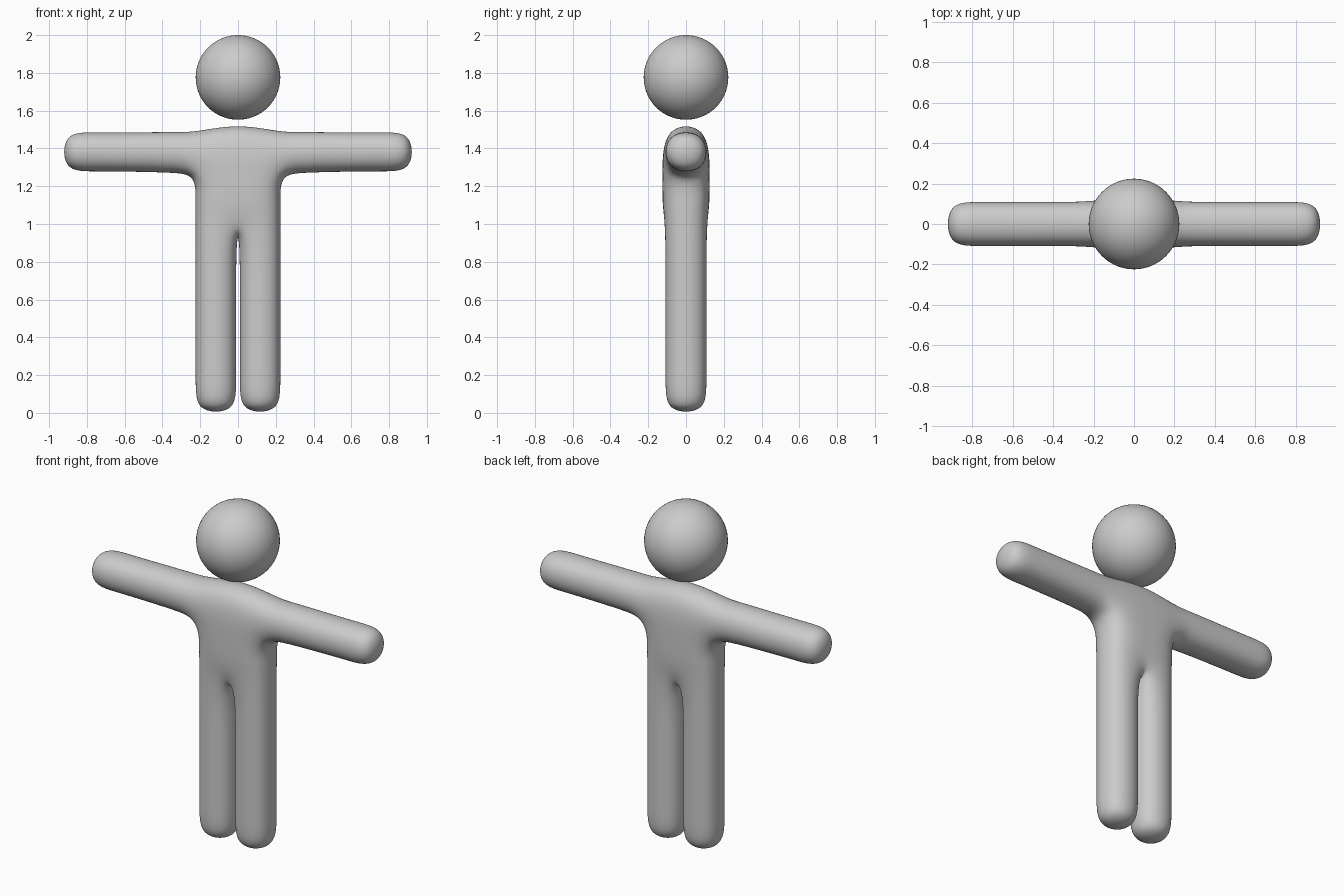
import bpy, bmesh

if "Cube" in bpy.data.objects:
    bpy.data.objects.remove(bpy.data.objects["Cube"])

grey = bpy.data.materials.new("plain grey")
grey.diffuse_color = (0.6, 0.6, 0.6, 1)
grey.use_nodes = True
grey.node_tree.nodes["Principled BSDF"].inputs["Base Color"].default_value = grey.diffuse_color

W = 0.234    # half width of the torso cage
T = 0.118    # half depth of limbs
B = 0.125    # half depth of the chest

# Cage outline points of one half: x, z, half depth
points = {
    "A": (0, 1.545, B), "B": (W, 1.495, T),          # neck, shoulder
    "C": (0, 1.25, B), "D": (W, 1.25, B),            # chest, armpit
    "E": (0, 1.13, B), "F": (W, 1.13, B),            # waist
    "G": (0, 1.03, T), "H": (W, 1.03, T),            # crotch, hip
    "I": (0.33, 1.497, T), "J": (0.33, 1.262, T),    # upper arm
    "K": (0.55, 1.494, T), "L": (0.55, 1.268, T),    # elbow
    "M": (0.77, 1.494, T), "N": (0.77, 1.270, T),    # wrist
    "O": (0.933, 1.494, T), "P": (0.933, 1.270, T),  # hand end
    "Q": (0, 0.68, T), "R": (W, 0.68, T),            # thigh
    "S": (0, 0.165, T), "T": (W, 0.165, T),          # ankle
    "U": (0, -0.007, T), "V": (W, -0.007, T),        # foot end
}
shared = "ACEG"  # points on the centre line joining both halves
cells = ["ABDC", "CDFE", "EFHG", "BIJD", "IKLJ", "KMNL", "MOPN",
         "GHRQ", "QRTS", "STVU"]

bm = bmesh.new()
verts = {}


def vert(side, name, depth):
    key = (0 if name in shared else side, name, depth)
    if key not in verts:
        x, z, y = points[name]
        verts[key] = bm.verts.new((x * side, y * depth, z))
    return verts[key]


# Front and back faces, then a wall along each outline edge
for side in (1, -1):
    edges = [frozenset((c[i], c[i - 1])) for c in cells for i in range(4)]
    for c in cells:
        for depth in (1, -1):
            bm.faces.new([vert(side, n, depth) for n in c])
        for i in range(4):
            a, b = c[i - 1], c[i]
            if edges.count(frozenset((a, b))) == 1 and not (a in shared and b in shared):
                bm.faces.new([vert(side, a, 1), vert(side, b, 1),
                              vert(side, b, -1), vert(side, a, -1)])
bmesh.ops.recalc_face_normals(bm, faces=bm.faces)
mesh = bpy.data.meshes.new("body")
bm.to_mesh(mesh)
bm.free()
body = bpy.data.objects.new("body", mesh)
bpy.context.collection.objects.link(body)
sub = body.modifiers.new("rounding", 'SUBSURF')
sub.levels = sub.render_levels = 4

# Floating round head
bpy.ops.mesh.primitive_uv_sphere_add(segments=64, ring_count=32, radius=0.224,
                                     location=(0, 0, 1.776))
head = bpy.context.object
head.name = "head"

for ob in (body, head):
    ob.data.materials.append(grey)
    ob.data.polygons.foreach_set("use_smooth", [True] * len(ob.data.polygons))
